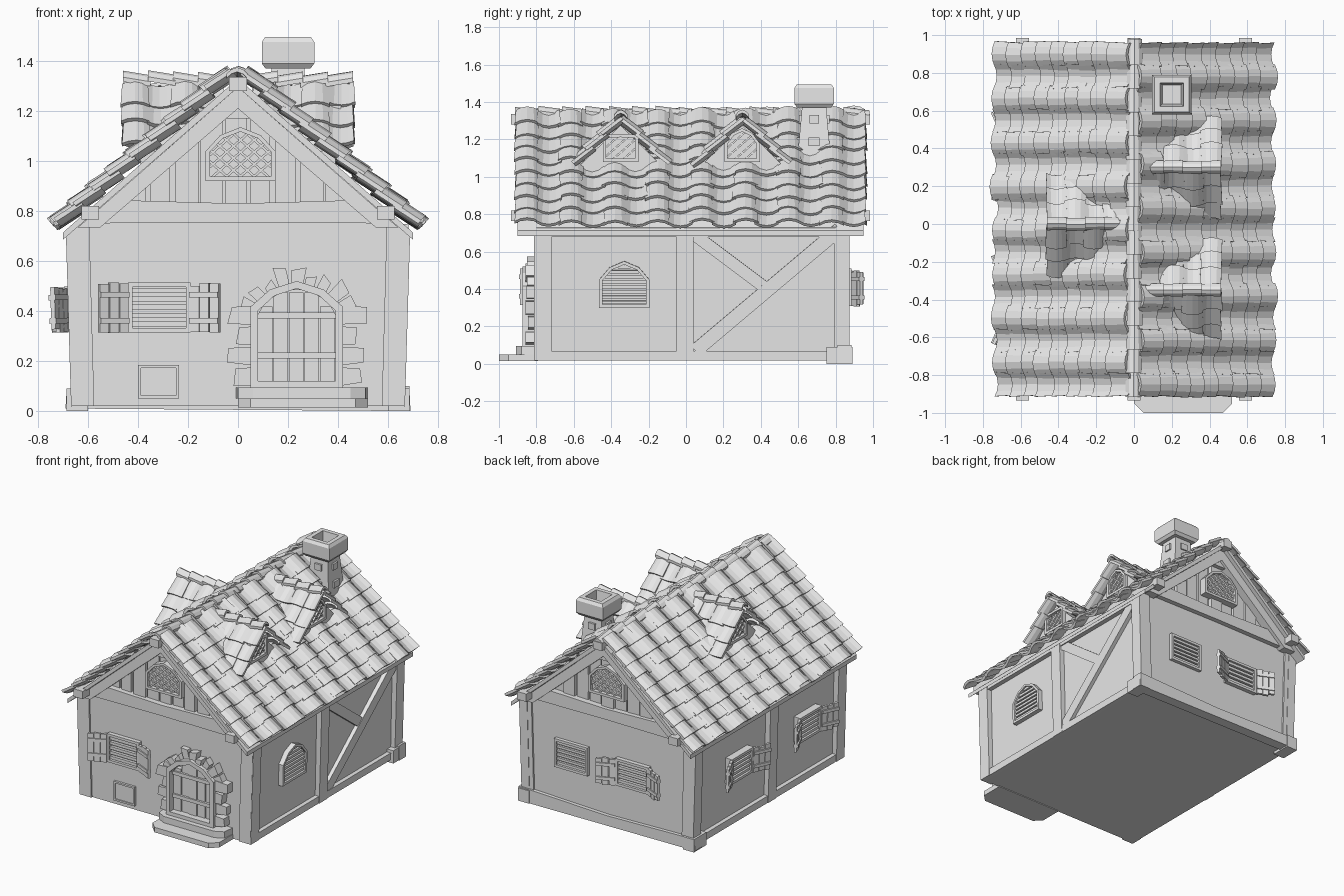
import bpy, bmesh, random
from math import sin, cos, pi, radians
from mathutils import Vector, Matrix

random.seed(4)
cube = bpy.data.objects.get("Cube")
if cube:
    bpy.data.objects.remove(cube)

COLOUR = (0.8, 0.8, 0.8, 1)
grey = bpy.data.materials.new("plain_grey")
grey.use_nodes = True
grey.diffuse_color = COLOUR
grey.node_tree.nodes["Principled BSDF"].inputs["Base Color"].default_value = COLOUR
rnd = random.uniform


def finish(name, bm):
    bmesh.ops.recalc_face_normals(bm, faces=bm.faces)
    me = bpy.data.meshes.new(name)
    bm.to_mesh(me)
    bm.free()
    me.materials.append(grey)
    ob = bpy.data.objects.new(name, me)
    bpy.context.collection.objects.link(ob)
    return ob


def frame(origin, up, normal):
    """Local axes: u across, v up, d outward."""
    v, n = Vector(up).normalized(), Vector(normal).normalized()
    m = Matrix((v.cross(n), v, n)).transposed().to_4x4()
    m.translation = Vector(origin)
    return m


def prisms(name, fr, items):
    """Extrude each (outline, d0, d1) outward from a wall frame."""
    bm = bmesh.new()
    for pts, d0, d1 in items:
        lo, hi = ([bm.verts.new(fr @ Vector((u, v, d))) for u, v in pts] for d in (d0, d1))
        bm.faces.new(lo)
        bm.faces.new(hi)
        for i in range(len(pts)):
            j = (i + 1) % len(pts)
            bm.faces.new((lo[i], lo[j], hi[j], hi[i]))
    return finish(name, bm)


def rect(u0, v0, u1, v1):
    return [(u0, v0), (u1, v0), (u1, v1), (u0, v1)]


def bar(p, q, w):
    p, q = Vector(p), Vector(q)
    e = (q - p).normalized() * w / 2
    s = Vector((-e.y, e.x))
    return [p - s, q - s, q + s, p + s]


def arch(cx, base, w, h, sh):
    k = base + h * (sh + (1 - sh) * 0.67)
    s = base + h * sh
    return [(cx - w, base), (cx + w, base), (cx + w, s), (cx + 0.58 * w, k),
            (cx, base + h), (cx - 0.58 * w, k), (cx - w, s)]


def shrink(pts, t):
    us, vs = [p[0] for p in pts], [p[1] for p in pts]
    cu, cv = (min(us) + max(us)) / 2, (min(vs) + max(vs)) / 2
    fu, fv = 1 - 2 * t / (max(us) - min(us)), 1 - 2 * t / (max(vs) - min(vs))
    return [(cu + (u - cu) * fu, cv + (v - cv) * fv) for u, v in pts]


def ring(pts, t, d0, d1):
    """Frame pieces around an outline."""
    inn, n = shrink(pts, t), len(pts)
    return [([pts[i], pts[(i + 1) % n], inn[(i + 1) % n], inn[i]], d0, d1) for i in range(n)]


def clipped(poly, p, direction, w):
    """Bar along a line, cut to a convex outline."""
    p, e, t0, t1 = Vector(p), Vector(direction), -9, 9
    for a, b in zip(poly, poly[1:] + poly[:1]):
        a, b = Vector(a), Vector(b)
        n = Vector((a.y - b.y, b.x - a.x))
        f, g = n.dot(p - a), n.dot(e)
        if abs(g) < 1e-7:
            if f < 0:
                return None
        elif g > 0:
            t0 = max(t0, -f / g)
        else:
            t1 = min(t1, -f / g)
    return bar(p + e * t0, p + e * t1, w) if t1 - t0 > 0.02 else None


def lattice_window(name, fr, outline, d):
    inner = shrink(outline, 0.016)
    mid = sum((Vector(p) for p in inner), Vector((0, 0))) / len(inner)
    items = ring(outline, 0.018, -0.02, d)
    for k in range(-3, 4):
        for sx in (1, -1):
            b = clipped(inner, mid + Vector((k * 0.055, 0)), (0.75 * sx, 0.66), 0.01)
            if b:
                items.append((b, -0.02, d - (0.012 if sx > 0 else 0.015)))
    prisms(name, fr, items)


def louvre_window(name, fr, outline, d, slats=6):
    inner = shrink(outline, 0.016)
    v0, v1 = inner[0][1], max(p[1] for p in inner)
    items = ring(outline, 0.018, -0.02, d)
    for k in range(slats):
        v = v0 + (v1 - v0) * (k + 0.5) / slats
        b = clipped(inner, (inner[0][0] + 0.05, v), (1, 0), (v1 - v0) / slats * 0.6)
        if b:
            items.append((b, -0.02, d - 0.01))
    prisms(name, fr, items)


def shuttered_window(name, fr, cu, base, w, h, d):
    louvre_window(name + "_slats", fr, rect(cu - w, base, cu + w, base + h), d, 5)
    for s in (-1, 1):
        hinge = fr @ Matrix.Translation((cu + s * w, base, d)) @ Matrix.Rotation(-s * radians(24), 4, "Y")
        planks = [(rect(s * 0.043 * i, rnd(-0.004, 0.01), s * (0.043 * i + 0.039), h - rnd(0, 0.014)),
                   -0.012, rnd(0.004, 0.008)) for i in range(3)]
        bands = [(rect(0, h * k, s * 0.125, h * k + 0.022), -0.016, 0.014) for k in (0.18, 0.7)]
        prisms(name + "_shutter", hinge, planks + bands)


def add_tile(bm, fr, u, v, w, length, rise, lift, thick=0.018):
    """Curved tile, its lower end raised; negative rise makes a trough."""
    ts = (-1, -0.55, 0, 0.55, 1)
    grid = []
    for end, raised in ((0, 0.018), (length, 0)):
        for low in (0, thick):
            grid.append([bm.verts.new(fr @ Vector((
                u + t * w / 2 * (1 - 0.1 * end / length), v + end,
                lift + raised - low + (rise * (1 - t * t) if rise > 0 else -rise * t * t)))) for t in ts])
    a, b, c, d = grid
    for p, q in ((a, c), (b, d), (a, b), (c, d)):
        for i in range(4):
            bm.faces.new((p[i], p[i + 1], q[i + 1], q[i]))
    for i in (0, 4):
        bm.faces.new((a[i], b[i], d[i], c[i]))


def tile_field(name, fr, columns, pitch, rows, step, lift, rise):
    bm = bmesh.new()
    for c in range(columns):
        u = (c - (columns - 1) / 2) * pitch
        cover = c % 2 == 0
        for r in range(rows):
            add_tile(bm, fr, u + rnd(-0.004, 0.004), r * step + rnd(-0.014, 0.01),
                     pitch * (1.15 if cover else 1.1), step * 1.25, rise if cover else -rise,
                     lift + (0.016 if cover else 0) + rnd(-0.004, 0.004))
    finish(name, bm)


def ridge_caps(name, fr, count, step, w):
    bm = bmesh.new()
    for i in range(count):
        add_tile(bm, fr, rnd(-0.004, 0.004), i * step, w, step * 1.1, 0.026, rnd(-0.004, 0.004))
    finish(name, bm)


Z = (0, 0, 1)
front = frame((0, -0.80, 0), Z, (0, -1, 0))
back = frame((0, 0.86, 0), Z, (0, 1, 0))
right = frame((0.635, 0, 0), (0.03, 0, 1), (1, 0, -0.03))
left = frame((-0.635, 0, 0), (-0.03, 0, 1), (-1, 0, -0.03))
ground = frame((0, 0, 0), (0, 1, 0), Z)

# House body and end walls
prisms("house_body", front, [([(-0.635, 0.02), (0.635, 0.02), (0.65, 0.72), (0, 1.29), (-0.65, 0.72)], -1.64, -0.02)])
for name, fr in (("front", front), ("back", back)):
    prisms(name + "_wall", fr, [([(-0.65, 0.02), (0.65, 0.02), (0.66, 0.70), (0.6, 0.76), (-0.6, 0.76), (-0.66, 0.70)], -0.04, 0)])
    prisms(name + "_corner_posts", fr, [([(s * 0.665, 0.02), (s * 0.575, 0.02), (s * 0.595, 0.75), (s * 0.64, 0.75),
                                          (s * 0.685, 0.70)], -0.06, 0.012) for s in (-1, 1)])
    prisms(name + "_tie_beam", fr, [([(-0.64, 0.75), (0, 0.755), (0.64, 0.75), (0.53, 0.845), (0, 0.83), (-0.53, 0.845)], -0.04, 0.035)])
    prisms(name + "_gable_rafters", fr, [([(0, 1.295), (s * 0.64, 0.735), (s * 0.55, 0.735), (0, 1.21)], -0.04, 0.06) for s in (-1, 1)])
    planks = []
    for i in range(11):
        a = -0.55 + i * 0.1
        b = a + rnd(0.075, 0.095)
        planks.append(([(a, 0.82), (b, 0.82), (b, 1.27 - 0.88 * abs(b)), (a, 1.27 - 0.88 * abs(a))], -0.03, rnd(-0.01, 0.012)))
    prisms(name + "_gable_planks", fr, planks)
    prisms(name + "_gable_collar", fr, [([(-0.1, 1.17), (0.1, 1.17), (0.04, 1.26), (-0.04, 1.26)], -0.03, 0.04)])
    outline = arch(0.01, 0.92, 0.14, 0.215, 0.55)
    prisms(name + "_gable_pane", fr, [(outline, -0.02, 0.018)])
    lattice_window(name + "_gable_window", fr, outline, 0.045)

# Side wall timber
for name, fr, s in (("right", right, 1), ("left", left, -1)):
    timber = [(rect(s * a, 0.02, s * b, 0.72), -0.03, 0.032) for a, b in ((-0.81, -0.72), (-0.05, 0.04), (0.79, 0.875))]
    timber += [(rect(-0.80, 0.02, 0.80, 0.07), -0.03, 0.028), (rect(-0.80, 0.68, 0.80, 0.73), -0.03, 0.028)]
    prisms(name + "_timber_frame", fr, timber)
prisms("right_braces", right, [(bar((0.05, 0.07), (0.82, 0.72), 0.075), -0.02, 0.024),
                               (bar((0.02, 0.71), (0.42, 0.41), 0.065), -0.02, 0.02)])
prisms("back_sill", back, [([(-0.69, 0), (0.69, 0.01), (0.685, 0.09), (0, 0.075), (-0.685, 0.1)], -0.05, 0.025)])
prisms("back_feet", ground, [(rect(s * 0.60, 0.75, s * 0.685, 0.89), 0, 0.09) for s in (-1, 1)])

# Windows
louvre_window("right_arched_window", right, arch(-0.33, 0.30, 0.135, 0.25, 0.6), 0.03, 8)
shuttered_window("front_window", front, -0.315, 0.315, 0.125, 0.2, 0.03)
shuttered_window("back_window", back, 0.2, 0.31, 0.13, 0.19, 0.03)
louvre_window("back_louvre", back, rect(-0.41, 0.31, -0.15, 0.51), 0.025)
for u in (-0.36, 0.40):
    shuttered_window("left_window", left, u, 0.32, 0.12, 0.18, 0.045)
prisms("cellar_hatch", front, [(rect(-0.39, 0.06, -0.245, 0.175), -0.02, 0.008)]
       + ring(rect(-0.4, 0.05, -0.235, 0.185), 0.012, -0.02, 0.016))

# Door, stone surround and steps
DX = 0.235
door = arch(DX, 0.09, 0.185, 0.43, 0.76)
prisms("door_frame", front, ring(door, 0.03, -0.02, 0.075))
planks = []
for i in range(5):
    a = DX - 0.155 + i * 0.062
    top = 0.475 - 0.9 * max(0, abs(a + 0.031 - DX) - 0.06)
    planks.append((rect(a, 0.1, a + 0.057, top), -0.02, rnd(0.022, 0.034)))
prisms("door_planks", front, planks)
prisms("door_bands", front, [(rect(DX - 0.155, z, DX + 0.155, z + 0.025), 0, 0.042) for z in (0.21, 0.37)])
stones = []
for s in (-1, 1):
    for k in range(4):
        z, w = 0.1 + k * 0.082, rnd(0.23, 0.285)
        stones.append(([(DX + s * 0.17, z), (DX + s * w, z + rnd(0, 0.015)), (DX + s * (w + rnd(-0.02, 0.01)), z + 0.07),
                        (DX + s * 0.17, z + 0.075)], -0.02, rnd(0.03, 0.06)))
for k in range(9):
    a0 = radians(22 + k * 15.2)
    r = rnd(0.235, 0.275)
    corners = ((0.17, a0), (r, a0 + rnd(-0.03, 0.05)), (r + rnd(-0.02, 0.02), a0 + 0.22), (0.17, a0 + 0.25))
    stones.append(([(DX + q * cos(a), 0.315 + q * sin(a)) for q, a in corners], -0.02, rnd(0.03, 0.06)))
prisms("door_stones", front, stones)
prisms("steps", ground, [
    ([(0, -0.79), (0, -0.95), (0.05, -1), (0.47, -1), (0.52, -0.95), (0.52, -0.79)], 0.015, 0.05),
    ([(-0.01, -0.79), (0, -0.88), (0.06, -0.91), (0.45, -0.91), (0.51, -0.88), (0.52, -0.79)], 0.05, 0.095)])

# Main roof: deck, purlins, tiles and ridge
prisms("roof_deck", front, [([(0, 1.33), (s * 0.70, 0.714), (s * 0.70, 0.685), (0, 1.295)], -1.75, 0.10) for s in (-1, 1)])
prisms("purlins", front, [(rect(x - 0.035, z, x + 0.035, z + 0.055), -1.785, 0.135)
                          for x, z in ((-0.59, 0.765), (0.59, 0.765), (0, 1.28))])
for name, s in (("right", 1), ("left", -1)):
    slope = frame((s * 0.70, 0.025, 0.714), (-s, 0, 0.88), (s * 0.88, 0, 1))
    tile_field(name + "_roof_tiles", slope, 16, 0.1165, 9, 0.1, 0.022, 0.026)
ridge_caps("ridge_tiles", frame((0, -0.915, 1.333), (0, 1, 0), Z), 15, 0.1255, 0.085)

# Dormers
for name, s, y, sh in (("right_front_dormer", 1, -0.35, 0.96), ("right_back_dormer", 1, 0.30, 0.55), ("left_dormer", -1, 0, 0.55)):
    face = frame((s * 0.39, y, 0), Z, (s, 0, 0))
    prisms(name + "_body", face, [([(-0.24, 0.98), (0.24, 0.98), (0.24, 1.04), (0, 1.275), (-0.24, 1.04)], -0.33, 0)])
    lattice_window(name + "_window", face, arch(0, 1.08, 0.095, 0.15 if sh > 0.9 else 0.18, sh), 0.022)
    for t in (-1, 1):
        tile_field(name + "_tiles", frame((s * 0.26, y + t * 0.235, 1.045), (0, -t, 1), (0, t, 1)),
                   4, 0.1, 3, 0.108, 0.012, 0.018)
    ridge_caps(name + "_ridge", frame((s * 0.46, y, 1.315), (-s, 0, 0), Z), 4, 0.1, 0.07)

# Chimney: square rings from the roof up and down into the flue
bm = bmesh.new()
loops = []
for r, z in ((0.095, 1.05), (0.08, 1.2), (0.065, 1.37), (0.09, 1.37), (0.105, 1.39), (0.105, 1.475),
             (0.092, 1.495), (0.062, 1.495), (0.05, 1.41)):
    loops.append([bm.verts.new((0.2 + a * r, 0.685 + b * r, z)) for a, b in rect(-1, -1, 1, 1)])
for p, q in zip(loops, loops[1:]):
    for i in range(4):
        bm.faces.new((p[i], p[i - 1], q[i - 1], q[i]))
bm.faces.new(loops[0])
bm.faces.new(loops[-1])
finish("chimney", bm)
for i in range(4):
    n = Matrix.Rotation(i * pi / 2, 3, "Z") @ Vector((1, 0, 0))
    prisms("chimney_bricks", frame(Vector((0.2, 0.685, 0)) + n * 0.07, Z, n),
           [(rect(-0.025, 1.285, 0.025, 1.33), -0.02, 0.012), (rect(-0.03, 1.165, 0.03, 1.21), -0.02, 0.022)])
